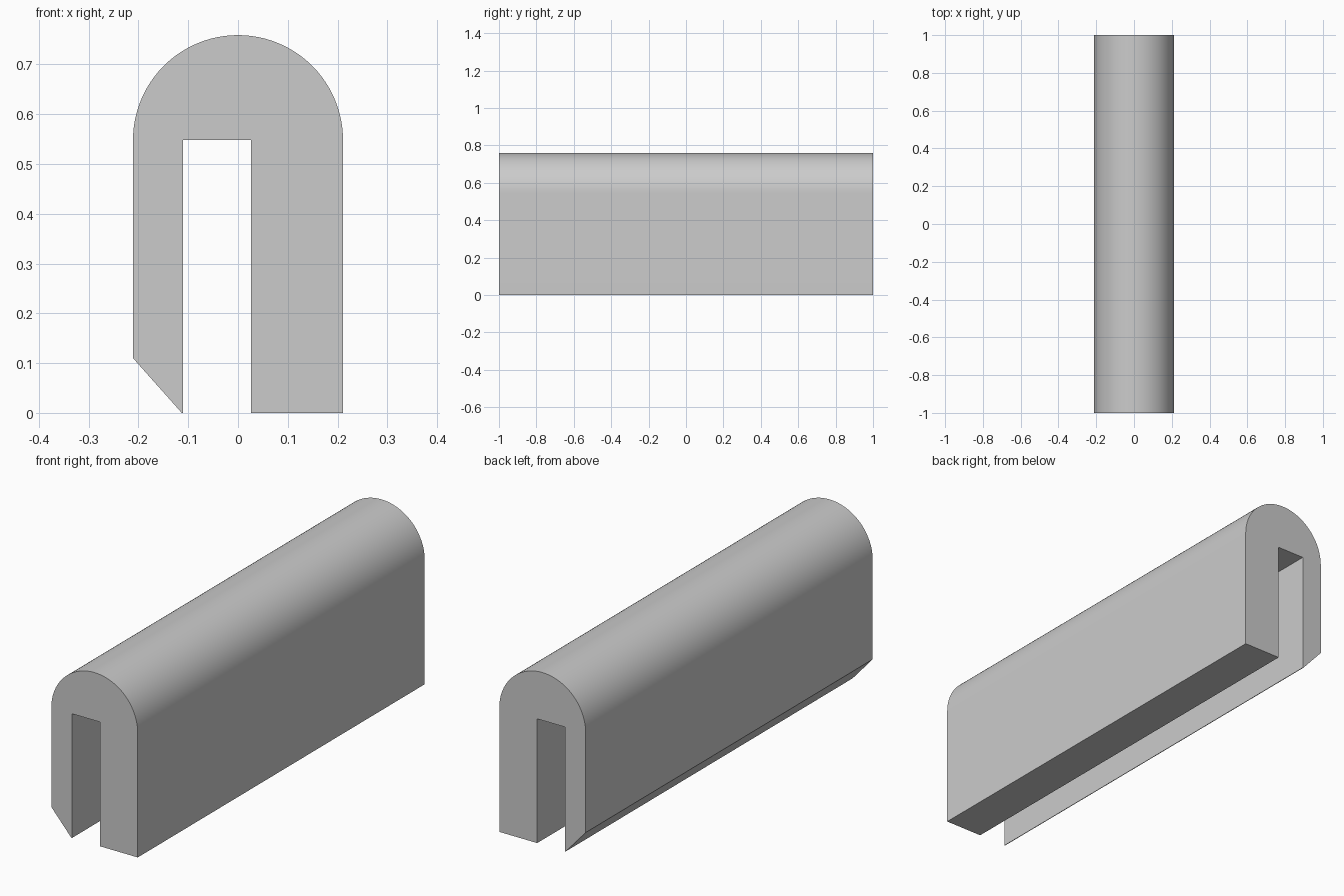
import bpy, bmesh, math

if "Cube" in bpy.data.objects:
    bpy.data.objects.remove(bpy.data.objects["Cube"])

# Dimensions of the cross-section
R, SPRING, HALF = 0.211, 0.548, 1.0
SLOT_L, SLOT_R = -0.11, 0.026
SEGMENTS = 48

# Channel profile in x, z: thick right leg, slot, bevelled left leg, round top
profile = [(R, 0), (SLOT_R, 0), (SLOT_R, SPRING), (SLOT_L, SPRING),
           (SLOT_L, 0), (-0.113, 0), (-R, 0.11)]
for i in range(SEGMENTS + 1):
    a = math.pi * (1 - i / SEGMENTS)
    profile.append((R * math.cos(a), SPRING + R * math.sin(a)))

# Extrude the profile along y
bm = bmesh.new()
face = bm.faces.new([bm.verts.new((x, -HALF, z)) for x, z in profile])
ext = bmesh.ops.extrude_face_region(bm, geom=[face], use_keep_orig=True)
verts = [g for g in ext["geom"] if isinstance(g, bmesh.types.BMVert)]
bmesh.ops.translate(bm, vec=(0, 2 * HALF, 0), verts=verts)
bmesh.ops.recalc_face_normals(bm, faces=bm.faces[:])
mesh = bpy.data.meshes.new("edge_channel")
bm.to_mesh(mesh)
bm.free()

channel = bpy.data.objects.new("edge_channel", mesh)
bpy.context.collection.objects.link(channel)

# Plain grey
grey = bpy.data.materials.new("light_grey")
grey.diffuse_color = (0.6, 0.6, 0.6, 1)
grey.use_nodes = True
grey.node_tree.nodes["Principled BSDF"].inputs["Base Color"].default_value = grey.diffuse_color
mesh.materials.append(grey)

# Smooth rounded top, sharp corners
bpy.context.view_layer.objects.active = channel
channel.select_set(True)
bpy.ops.object.shade_smooth_by_angle(angle=math.radians(30))
